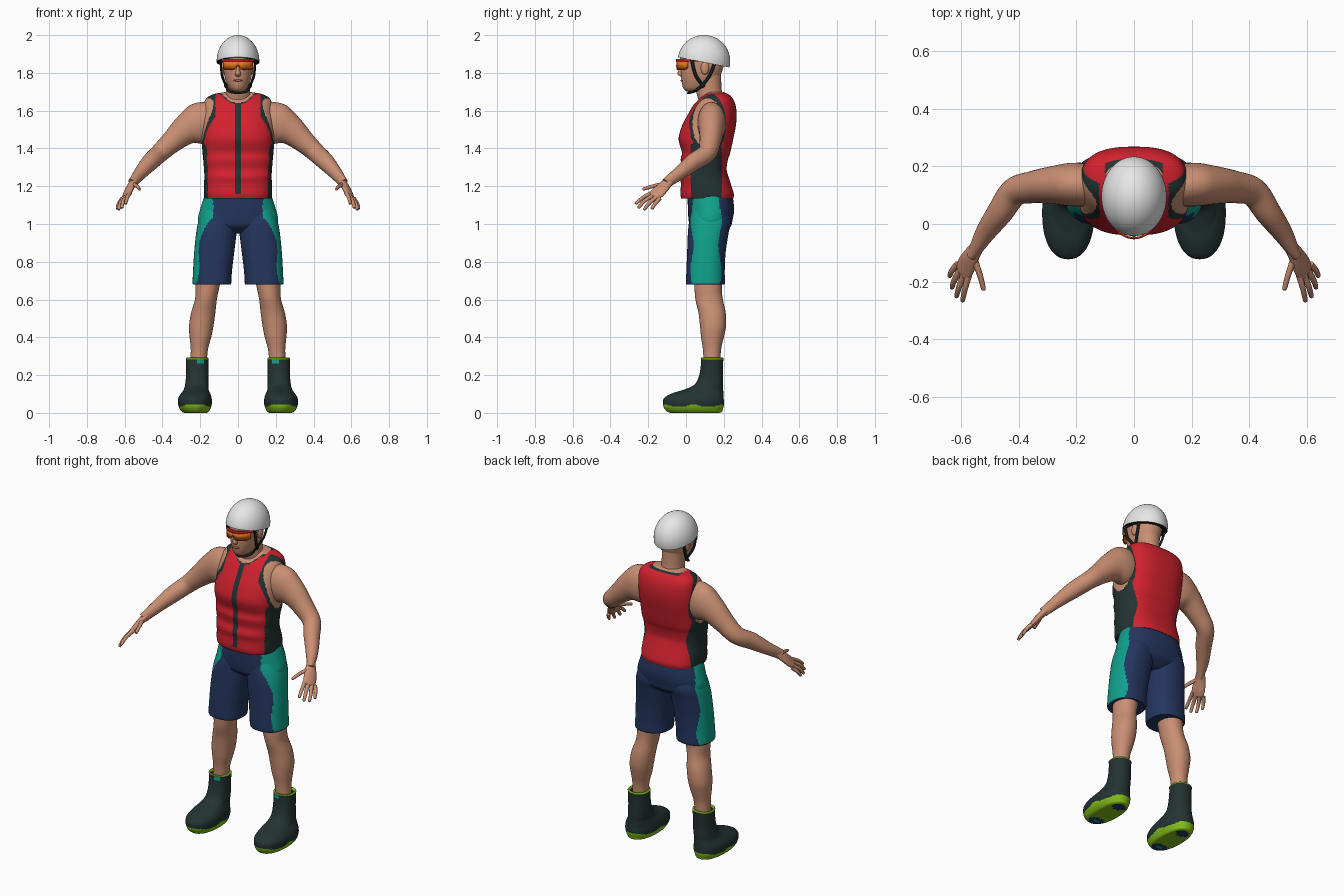
import bpy, bmesh, math
from mathutils import Vector

if "Cube" in bpy.data.objects:
    bpy.data.objects.remove(bpy.data.objects["Cube"])


def material(name, *rgb):
    col = [(c / 12.92 if c < 0.04 else ((c + 0.055) / 1.055) ** 2.4) for c in rgb] + [1]
    m = bpy.data.materials.new(name)
    m.use_nodes = True
    m.diffuse_color = col
    m.node_tree.nodes["Principled BSDF"].inputs["Base Color"].default_value = col
    return m


SKIN = material("skin", .79, .56, .45)
RED = material("red_fabric", .82, .13, .18)
DARK = material("charcoal", .14, .2, .2)
NAVY = material("navy_fabric", .14, .21, .37)
TEAL = material("teal_fabric", .06, .63, .55)
WHITE = material("white_shell", .92, .92, .92)
ORANGE = material("orange_lens", .9, .47, .1)
LIME = material("lime_rubber", .52, .75, .1)
BLACK = material("black_strap", .1, .12, .12)
LIP = material("lips", .68, .42, .36)


def finish(name, bm, mats, rule=None, mirror=False, angle=50):
    """Turn a bmesh into a smooth object; rule picks a material from a face centre."""
    bmesh.ops.recalc_face_normals(bm, faces=bm.faces[:])
    for f in bm.faces:
        f.smooth = True
        if rule:
            f.material_index = mats.index(rule(f.calc_center_median()))
    me = bpy.data.meshes.new(name)
    bm.to_mesh(me)
    bm.free()
    for m in mats:
        me.materials.append(m)
    me.set_sharp_from_angle(angle=math.radians(angle))
    ob = bpy.data.objects.new(name, me)
    bpy.context.collection.objects.link(ob)
    if mirror:
        ob.modifiers.new("mirror", "MIRROR").use_clip = False
    return ob


def resample(rows, k):
    """Catmull-Rom interpolation of tuples, k steps per span."""
    out = []
    for i in range(len(rows) - 1):
        p = [rows[max(0, min(len(rows) - 1, i + d))] for d in (-1, 0, 1, 2)]
        for s in range(k):
            t = s / k
            out.append([b + t / 2 * (c - a + t * (2 * a - 5 * b + 4 * c - d
                        + t * (3 * (b - c) + d - a))) for a, b, c, d in zip(*p)])
    return out + [list(rows[-1])]


def skin_rings(rings):
    bm = bmesh.new()
    loops = [[bm.verts.new(p) for p in ring] for ring in rings]
    n = len(loops[0])
    for lo, hi in zip(loops, loops[1:]):
        for i in range(n):
            bm.faces.new((lo[i], lo[(i + 1) % n], hi[(i + 1) % n], hi[i]))
    bm.faces.new(loops[0])
    bm.faces.new(loops[-1])
    return bm


def loft(name, rows, mats, rule=None, mirror=False, n=48, k=5, power=2.3):
    """Stack level rings given as (height, front, back, inner x, outer x)."""
    rings = []
    for z, y0, y1, x0, x1 in resample(rows, k):
        ring = []
        for i in range(n):
            a = math.tau * i / n
            c, s = [math.copysign(abs(v) ** (2 / power), v) for v in (math.cos(a), math.sin(a))]
            ring.append(((x0 + x1 + (x1 - x0) * c) / 2, (y0 + y1 + (y1 - y0) * s) / 2, max(z, 0)))
        rings.append(ring)
    return finish(name, skin_rings(rings), mats, rule, mirror)


def centred(rows):
    return [(z, y0, y1, -x, x) for z, y0, y1, x in rows]


def tube(name, rows, mat, wide=(0, 0, 1), n=20, k=5, mirror=True):
    """Sweep an ellipse along (x, y, z, wide radius, thin radius)."""
    pts = resample(rows, k)
    rings = []
    for i, p in enumerate(pts):
        t = (Vector(pts[min(i + 1, len(pts) - 1)][:3]) - Vector(pts[max(i - 1, 0)][:3])).normalized()
        w = Vector(wide)
        u = (w - t * w.dot(t)).normalized()
        v = t.cross(u)
        angles = [math.tau * j / n for j in range(n)]
        rings.append([Vector(p[:3]) + u * p[3] * math.cos(a) + v * p[4] * math.sin(a) for a in angles])
    return finish(name, skin_rings(rings), [mat], mirror=mirror)


def ball(name, centre, size, mat, mirror=False):
    bm = bmesh.new()
    bmesh.ops.create_uvsphere(bm, u_segments=24, v_segments=16, radius=1)
    for v in bm.verts:
        v.co = [c + a * s for c, a, s in zip(centre, v.co, size)]
    return finish(name, bm, [mat], mirror=mirror)


# Vest: side panels, armhole trim, neckline and zip are coloured by position
def vest_rule(c):
    x = abs(c.x)
    neck = 1.64 + .05 * min(1, (x / .085) ** 2) if c.y < .15 else 1.694
    if x < .1 and c.z > neck:
        return SKIN
    if x < .1 and c.z > neck - .008:
        return DARK
    if x > .12:
        d = math.hypot((c.y - .115) / .08, (c.z - 1.53) / .135)
        if d < 1:
            return SKIN
        if d < 1.22 or (c.z < 1.42 and .025 < c.y < .19):
            return DARK
    if x < .012 and c.y < .06 and c.z > 1.16:
        return DARK
    return DARK if c.z < 1.136 else RED


loft("vest", centred([
    (1.135, -.025, .25, .178), (1.16, -.03, .253, .181), (1.21, -.027, .238, .18),
    (1.25, -.032, .225, .178), (1.29, -.021, .215, .18), (1.34, -.028, .222, .184),
    (1.38, -.022, .235, .188), (1.45, -.039, .25, .192), (1.52, -.021, .264, .19),
    (1.58, .01, .268, .188), (1.63, .04, .262, .182), (1.665, .073, .247, .168),
    (1.687, .1, .225, .13), (1.698, .115, .2, .07)]),
    [RED, DARK, SKIN], vest_rule, n=160, k=8, power=2.6)


# Shorts with teal side panels
def shorts_rule(c):
    wave = .008 * math.sin(c.z * 23)
    return TEAL if abs(c.x) > .13 and .032 + wave < c.y < .18 - wave and c.z > .684 else NAVY


loft("shorts_hips", centred([
    (.95, .07, .19, .1), (.985, .025, .235, .19), (1.02, .014, .246, .212),
    (1.08, .01, .255, .2), (1.16, .008, .245, .174)]), [NAVY, TEAL], shorts_rule, n=96, k=8)
loft("shorts_legs", [
    (.68, .012, .195, .045, .232), (.685, .0, .206, .036, .24), (.75, .002, .205, .032, .238),
    (.85, .006, .21, .02, .232), (.95, .01, .225, .008, .222), (1.02, .018, .238, .004, .208),
    (1.1, .04, .21, .03, .18)], [NAVY, TEAL], shorts_rule, mirror=True, n=80, k=8)

# Legs
loft("legs", [
    (.22, .095, .18, .168, .255), (.33, .09, .185, .16, .25), (.4, .08, .2, .142, .256),
    (.46, .074, .212, .13, .259), (.53, .066, .21, .12, .248), (.6, .05, .195, .112, .228),
    (.66, .045, .19, .1, .225), (.76, .04, .195, .08, .222)], [SKIN], mirror=True, power=2.1)


# Boots with lime sole and rim, and patches under the toe and heel
def boot_rule(c):
    if c.z < .003:
        toe = math.hypot((c.x - .225) / .05, (c.y + .055) / .035)
        heel = math.hypot((c.x - .225) / .04, (c.y - .14) / .03)
        return TEAL if toe < .45 else NAVY if min(toe, heel) < 1 else LIME
    if c.z > .283:
        return LIME
    if c.z > .262 and c.y < .1 and abs(c.x - .2) < .018:
        return TEAL
    return LIME if c.z < .038 + .006 * math.sin(c.y * 40) else DARK


loft("boots", [
    (0, .03, .05, .215, .235), (0, -.08, .175, .165, .285), (.02, -.112, .195, .147, .308),
    (.05, -.122, .201, .138, .318), (.08, -.115, .199, .14, .315), (.105, -.07, .198, .148, .3),
    (.122, -.015, .197, .155, .288), (.15, .045, .197, .157, .28), (.2, .07, .196, .157, .275),
    (.27, .08, .197, .157, .275), (.289, .078, .198, .156, .276), (.291, .085, .19, .165, .268),
    (.275, .093, .183, .17, .26)],
    [DARK, LIME, TEAL, NAVY], boot_rule, mirror=True, n=64, k=6, power=2.25)

# Arms
tube("arms", [
    (.12, .135, 1.55, .09, .065), (.17, .135, 1.54, .108, .074), (.22, .137, 1.525, .108, .075),
    (.28, .135, 1.495, .08, .066), (.35, .128, 1.435, .06, .056), (.415, .11, 1.375, .05, .05),
    (.465, .04, 1.328, .047, .045), (.515, -.03, 1.272, .036, .035), (.55, -.09, 1.228, .03, .023),
    (.56, -.105, 1.215, .029, .02)], SKIN, n=32, k=6)

# Hands: a flat palm, then fingers from knuckle to tip
ACROSS = (.58, .6, -.5)
tube("palms", [
    (.547, -.085, 1.23, .026, .02), (.568, -.118, 1.198, .034, .019), (.582, -.145, 1.17, .039, .017),
    (.593, -.168, 1.15, .035, .013), (.597, -.175, 1.144, .024, .008)], SKIN, ACROSS)
fingers = {
    "thumbs": ((.556, -.115, 1.212), (.535, -.175, 1.2), (.522, -.224, 1.185)),
    "index_fingers": ((.573, -.178, 1.165), (.586, -.225, 1.142), (.594, -.264, 1.11)),
    "middle_fingers": ((.589, -.174, 1.151), (.607, -.22, 1.122), (.615, -.25, 1.088)),
    "ring_fingers": ((.603, -.16, 1.14), (.623, -.195, 1.11), (.631, -.22, 1.078)),
    "little_fingers": ((.612, -.14, 1.135), (.632, -.163, 1.108), (.639, -.18, 1.082)),
}
for name, (base, mid, tip) in fingers.items():
    end = [t + (t - m) * .1 for t, m in zip(tip, mid)]
    tube(name, [(*base, .012, .012), (*mid, .01, .01), (*tip, .008, .008), (*end, .002, .002)],
         SKIN, ACROSS, n=12)

# Neck and head
loft("neck", centred([(1.62, .07, .21, .085), (1.66, .065, .205, .072), (1.7, .055, .19, .063),
                      (1.8, .05, .185, .062)]), [SKIN], power=2)
loft("head", centred([
    (1.7, .01, .08, .02), (1.708, -.006, .11, .036), (1.725, -.017, .135, .05),
    (1.76, -.024, .17, .066), (1.8, -.027, .188, .075), (1.84, -.026, .2, .08),
    (1.875, -.031, .205, .081), (1.92, -.02, .205, .08), (1.96, .02, .17, .05)]),
    [SKIN], power=2.15)
loft("nose", centred([(1.779, -.026, .0, .008), (1.786, -.037, .0, .015), (1.797, -.045, .0, .015),
                      (1.82, -.038, .0, .01), (1.855, -.03, .0, .008)]), [SKIN], n=20, power=2)
ball("mouth", (0, -.022, 1.76), (.024, .007, .006), LIP)
ball("ears", (.08, .1, 1.825), (.012, .022, .034), SKIN, mirror=True)

# Helmet: ellipsoid cut along a sloping rim, with a dark liner
bm = bmesh.new()
bmesh.ops.create_uvsphere(bm, u_segments=64, v_segments=40, radius=1)
for v in bm.verts:
    v.co = (v.co.x * .113, v.co.y * .139 + .095, v.co.z * .138 + 1.862)
cut = bmesh.ops.bisect_plane(bm, geom=bm.verts[:] + bm.edges[:] + bm.faces[:], clear_inner=True,
                             plane_co=(0, .095, 1.856), plane_no=(0, .2, 1))
rim = [e for e in cut["geom_cut"] if isinstance(e, bmesh.types.BMEdge)]
liner = bmesh.ops.contextual_create(bm, geom=rim)["faces"]
for f in liner:
    f.material_index = 1
finish("helmet", bm, [WHITE, BLACK])


# Glasses: curved lens with a frame that runs back to the ears
def band(name, rx, ry, reach, low, high, mat):
    bm = bmesh.new()
    cols = []
    for i in range(49):
        a = math.radians(reach) * (i / 24 - 1)
        x, y = rx * math.sin(a), .062 - ry * math.cos(a)
        cols.append([bm.verts.new((x, y, z)) for z in (low(x, y), high(x, y))])
    for p, q in zip(cols, cols[1:]):
        bm.faces.new((p[0], q[0], q[1], p[1]))
    ob = finish(name, bm, [mat])
    ob.modifiers.new("thickness", "SOLIDIFY").thickness = .005


def lens_low(x, y):
    return 1.82 + .02 * math.exp(-(x / .014) ** 2) + .02 * max(0, (y + .01) / .04)


band("lens", .091, .112, 62, lens_low, lambda x, y: 1.864, ORANGE)
band("glasses_frame", .093, .115, 102, lambda x, y: 1.86, lambda x, y: 1.874 - .03 * max(0, y), RED)
band("lens_rim", .092, .114, 62, lambda x, y: lens_low(x, y) - .004, lens_low, RED)

# Helmet straps
straps = {
    "front_straps": ((.09, .03, 1.87), (.086, .05, 1.79), (.065, .088, 1.735)),
    "rear_straps": ((.09, .15, 1.845), (.083, .125, 1.785), (.065, .088, 1.735)),
    "chin_straps": ((.065, .088, 1.735), (.046, .045, 1.702), (0, .012, 1.694)),
}
for name, pts in straps.items():
    tube(name, [(*p, .009, .006) for p in pts], BLACK, (0, 1, .3), n=10)
ball("strap_buckles", (.066, .088, 1.735), (.008, .013, .014), BLACK, mirror=True)
